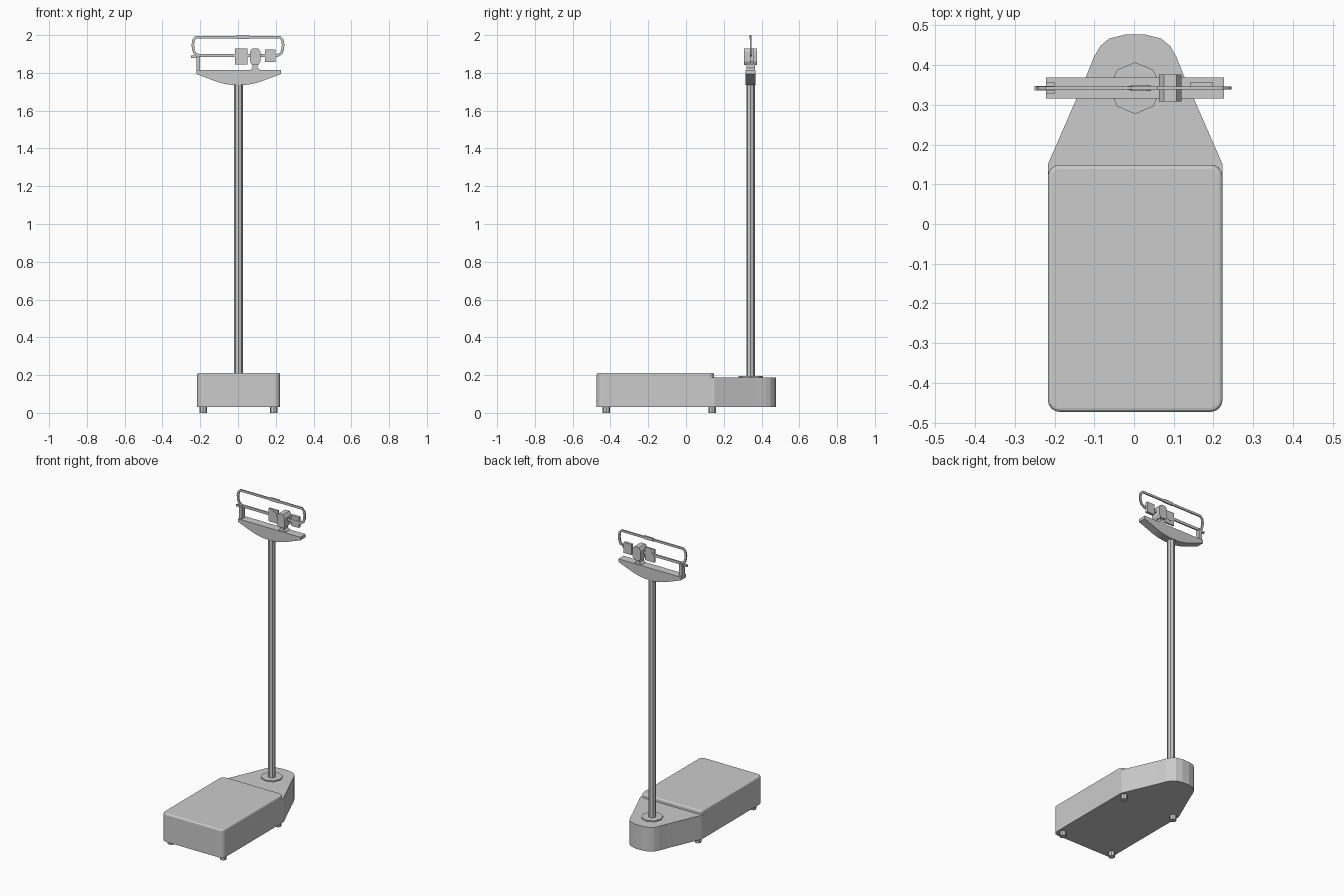
import bpy, bmesh, math
from mathutils import Vector

default = bpy.data.objects.get("Cube")
if default:
    bpy.data.objects.remove(default)

grey = bpy.data.materials.new("light_grey_metal")
grey.use_nodes = True
grey.diffuse_color = (0.6, 0.6, 0.6, 1)
grey.node_tree.nodes["Principled BSDF"].inputs["Base Color"].default_value = (0.6, 0.6, 0.6, 1)

CX, PY = 0.003, 0.342  # centre line, column depth


def finish(name, bm):
    bmesh.ops.recalc_face_normals(bm, faces=bm.faces)
    mesh = bpy.data.meshes.new(name)
    bm.to_mesh(mesh)
    bm.free()
    mesh.materials.append(grey)
    obj = bpy.data.objects.new(name, mesh)
    bpy.context.collection.objects.link(obj)
    return obj


def extrude(name, points, offset):
    """Solid from a flat outline pushed along an offset."""
    bm = bmesh.new()
    face = bm.faces.new([bm.verts.new(p) for p in points])
    new = bmesh.ops.extrude_face_region(bm, geom=[face], use_keep_orig=True)["geom"]
    bmesh.ops.translate(bm, vec=offset, verts=[g for g in new if isinstance(g, bmesh.types.BMVert)])
    return finish(name, bm)


def slab(name, outline, low, high):
    return extrude(name, [(x, y, low) for x, y in outline], (0, 0, high - low))


def plate(name, outline, depth, y=PY):
    return extrude(name, [(x, y - depth / 2, z) for x, z in outline], (0, depth, 0))


def rect(x0, x1, z0, z1):
    return [(x0, z0), (x1, z0), (x1, z1), (x0, z1)]


def ring(x, y, radius, sides):
    steps = [2 * math.pi * i / sides for i in range(sides)]
    return [(x + radius * math.cos(a), y + radius * math.sin(a)) for a in steps]


def mirrored(half):
    """Close a right-hand half outline about the centre line."""
    return [(CX + x, v) for x, v in half] + [(CX - x, v) for x, v in reversed(half)]


def ribbon(name, path, width, depth):
    """Flat bar of constant width following an open path."""
    pts = [Vector(p) for p in path]
    left, right = [], []
    for i, p in enumerate(pts):
        t = (pts[min(i + 1, len(pts) - 1)] - pts[max(i - 1, 0)]).normalized()
        n = Vector((-t.y, t.x)) * width / 2
        left.append(p + n)
        right.append(p - n)
    return plate(name, left + right[::-1], depth)


# Platform with rounded corners and a softened top rim
corner = 0.03
outline = []
for sx, sy, start in ((1, 1, 0), (-1, 1, 90), (-1, -1, 180), (1, -1, 270)):
    for step in range(5):
        a = math.radians(start + step * 22.5)
        outline.append((CX + sx * (0.22 - corner) + corner * math.cos(a),
                        -0.162 + sy * (0.311 - corner) + corner * math.sin(a)))
platform = slab("platform", outline, 0.03, 0.212)
bm = bmesh.new()
bm.from_mesh(platform.data)
rim = [e for e in bm.edges if all(v.co.z > 0.2 for v in e.verts)]
bmesh.ops.bevel(bm, geom=rim, offset=0.01, segments=3, profile=0.5, affect='EDGES')
bm.to_mesh(platform.data)
bm.free()

# Tapered rear base with a rounded end
slab("rear_base", mirrored([(0.22, 0.12), (0.22, 0.15), (0.124, 0.37), (0.104, 0.42),
                            (0.088, 0.448), (0.065, 0.467), (0.025, 0.477)]), 0.03, 0.187)

# Feet
for side, x in (("right", -0.184), ("left", 0.19)):
    for end, y in (("front", -0.423), ("rear", 0.138)):
        slab(f"{end}_{side}_foot", ring(x, y, 0.02, 8), 0, 0.035)

# Column and its collar
slab("column", ring(CX, PY, 0.023, 8), 0.18, 1.75)
slab("column_collar", ring(CX, PY, 0.065, 8), 0.18, 0.194)

# Curved head casting
plate("head", mirrored([(0.224, 1.814), (0.224, 1.794), (0.112, 1.752),
                        (0.075, 1.742), (0.035, 1.736)]), 0.053)

# Balance beam, its support post and the end pointer
plate("beam", rect(-0.225, 0.215, 1.883, 1.9), 0.008)
plate("beam_post", rect(-0.221, -0.2, 1.81, 1.888), 0.03)
plate("beam_pointer", rect(-0.25, -0.2, 1.88, 1.892), 0.012)

# Upper bar bowed down into the beam at both ends
side = [(0.205, 1.892), (0.228, 1.902), (0.237, 1.925), (0.239, 1.95), (0.235, 1.974),
        (0.222, 1.989)]
ribbon("upper_bar", [(x, z) for x, z in side] + [(-x, z) for x, z in reversed(side)], 0.014, 0.008)
plate("upper_slider", rect(-0.008, 0.06, 1.98, 2.0), 0.01)

# Sliding weights
plate("small_weight", rect(0.142, 0.198, 1.857, 1.925), 0.018, 0.349)
plate("notched_weight", rect(-0.016, 0.05, 1.845, 1.93), 0.01)
plate("notched_weight_disc", ring(0.017, 1.893, 0.026, 12), 0.014)

# Pivot block on a flared neck
centre = 0.091
half = [(0.018, 1.843), (0.028, 1.86), (0.028, 1.912), (0.016, 1.93)]
plate("pivot_block", [(centre + x, z) for x, z in half]
      + [(centre - x, z) for x, z in reversed(half)], 0.068)
neck = [(0.026, 1.81), (0.022, 1.82), (0.013, 1.826), (0.013, 1.848)]
plate("pivot_neck", [(centre + x, z) for x, z in neck]
      + [(centre - x, z) for x, z in reversed(neck)], 0.044)
